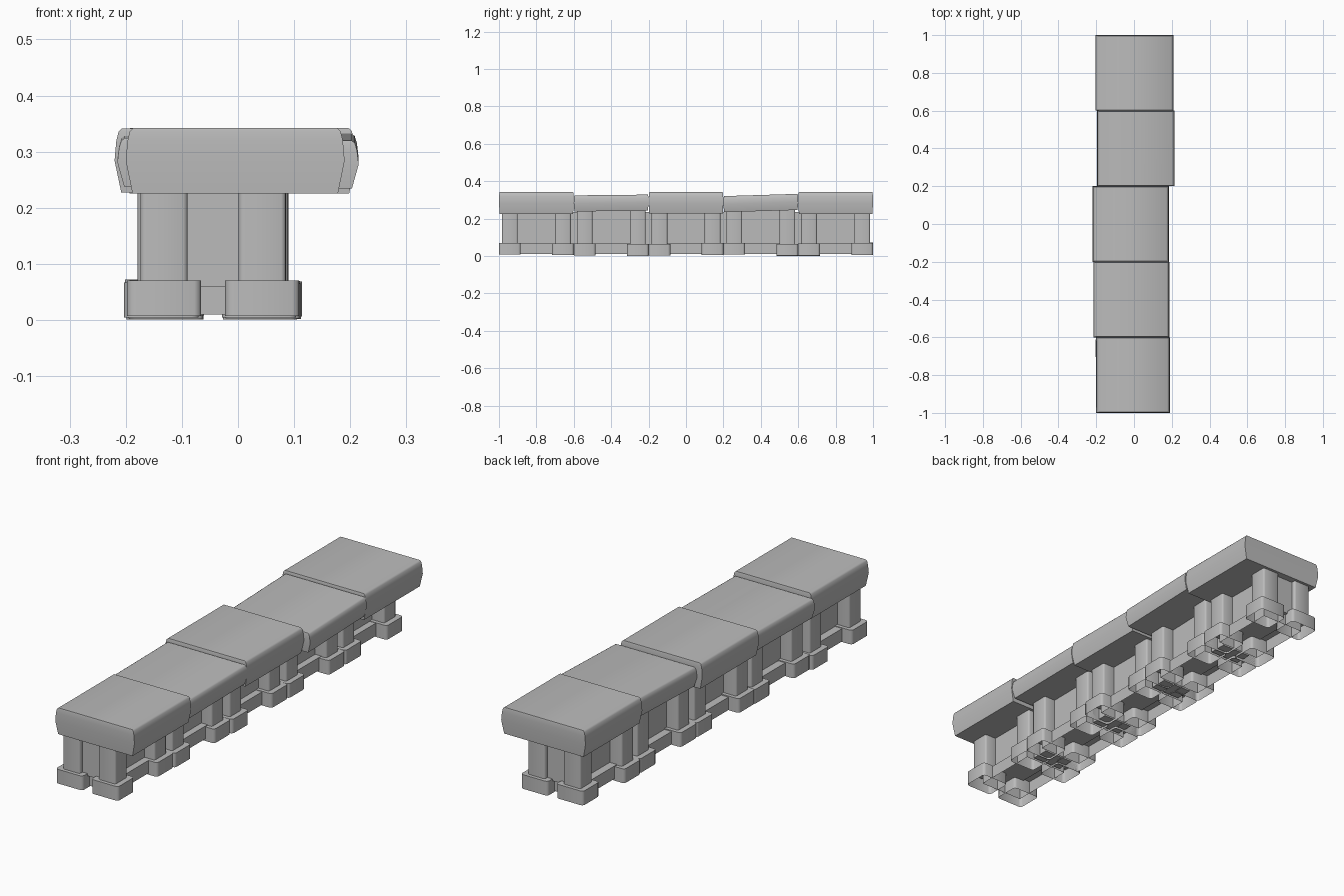
import bpy, bmesh, math, random

old = bpy.data.objects.get("Cube")
if old:
    bpy.data.objects.remove(old, do_unlink=True)

random.seed(4)
COLOUR = (0.5, 0.5, 0.5, 1)
stone = bpy.data.materials.new("grey_stone")
stone.use_nodes = True
stone.diffuse_color = COLOUR
stone.node_tree.nodes["Principled BSDF"].inputs["Base Color"].default_value = COLOUR


def finish(name, bm, angle):
    bmesh.ops.recalc_face_normals(bm, faces=bm.faces)
    mesh = bpy.data.meshes.new(name)
    bm.to_mesh(mesh)
    bm.free()
    mesh.materials.append(stone)
    obj = bpy.data.objects.new(name, mesh)
    bpy.context.collection.objects.link(obj)
    bpy.ops.object.select_all(action='DESELECT')
    obj.select_set(True)
    bpy.context.view_layer.objects.active = obj
    bpy.ops.object.shade_smooth_by_angle(angle=math.radians(angle))
    return obj


def block(name, x, y, z, round_by=0.0, open_faces=()):
    """Box between (low, high) pairs, with rounded uprights and optional open ends."""
    bm = bmesh.new()
    bmesh.ops.create_cube(bm, size=1)
    for v in bm.verts:
        v.co = [(r[0] + r[1]) / 2 + c * (r[1] - r[0]) for c, r in zip(v.co, (x, y, z))]
    if round_by:
        uprights = [e for e in bm.edges if abs(e.verts[0].co.z - e.verts[1].co.z) > 0.01]
        bmesh.ops.bevel(bm, geom=uprights, offset=round_by, segments=2, profile=0.5, affect='EDGES')
    bm.normal_update()
    gone = [f for f in bm.faces if (f.normal.z < -0.9 and "bottom" in open_faces)]
    bmesh.ops.delete(bm, geom=gone, context='FACES')
    return finish(name, bm, 50)


def slab(name, x, y, z, tilt):
    """Seat stone: undercut below the middle, softened along the top edge."""
    bm = bmesh.new()
    rings = []
    for height, inset in ((0, 0.012), (0.5, 0), (0.8, 0.003), (0.95, 0.007), (1, 0.013)):
        ring = []
        for sx, sy in ((0, 0), (1, 0), (1, 1), (0, 1)):
            px = x[sx] + inset * (1 - 2 * sx)
            py = y[sy] + 0.3 * inset * (1 - 2 * sy)
            pz = z[0] + height * (z[1] - z[0]) + tilt * (sy - 0.5)
            ring.append(bm.verts.new((px, py, pz)))
        rings.append(ring)
    for a, b in zip(rings, rings[1:]):
        for i in range(4):
            j = (i + 1) % 4
            bm.faces.new((a[i], a[j], b[j], b[i]))
    bm.faces.new(rings[0])
    bm.faces.new(rings[-1])
    return finish(name, bm, 60)


# Each section: slab left and right edges, slab bottom and top, slope
SECTIONS = (
    (-0.20, 0.19, 0.225, 0.342, 0),
    (-0.215, 0.187, 0.24, 0.326, 0.004),
    (-0.22, 0.185, 0.227, 0.341, 0),
    (-0.195, 0.215, 0.24, 0.326, 0.012),
    (-0.205, 0.21, 0.225, 0.342, 0),
)
COLUMN, FOOT = 0.042, 0.066

for n, (x0, x1, z0, z1, tilt) in enumerate(SECTIONS, 1):
    mid = -1.2 + 0.4 * n
    slab(f"seat_slab_{n}", (x0, x1), (mid - 0.2, mid + 0.2), (z0, z1), tilt)
    # Core wall and plinth under the slab
    block(f"core_wall_{n}", (-0.115, 0.03), (mid - 0.165, mid + 0.165), (0.06, z0 + 0.006))
    block(f"plinth_{n}", (-0.15, 0.06), (mid - 0.15, mid + 0.15), (0.01, 0.067),
          open_faces=("bottom",))
    # Four columns with hollow feet, slightly uneven after the first section
    for side, cx in (("right", -0.132), ("left", 0.043)):
        for end, dy in (("front", -0.142), ("back", 0.142)):
            loose = 0 if n == 1 and end == "front" else 0.006
            px = cx + random.uniform(-loose, loose)
            py = mid + dy
            low = 0.007 if not loose else random.uniform(0, 0.01)
            block(f"column_{end}_{side}_{n}", (px - COLUMN, px + COLUMN),
                  (py - COLUMN, py + COLUMN), (low + 0.05, z0 + 0.008), 0.008)
            block(f"foot_{end}_{side}_{n}", (px - FOOT, px + FOOT),
                  (py - 0.058, py + 0.058), (low, low + 0.063), 0.012, ("bottom",))

# Core walls closing the small gaps between sections
for n in range(4):
    joint = -0.6 + 0.4 * n
    block(f"joint_wall_{n + 1}", (-0.115, 0.03), (joint - 0.04, joint + 0.04), (0.012, 0.235))
